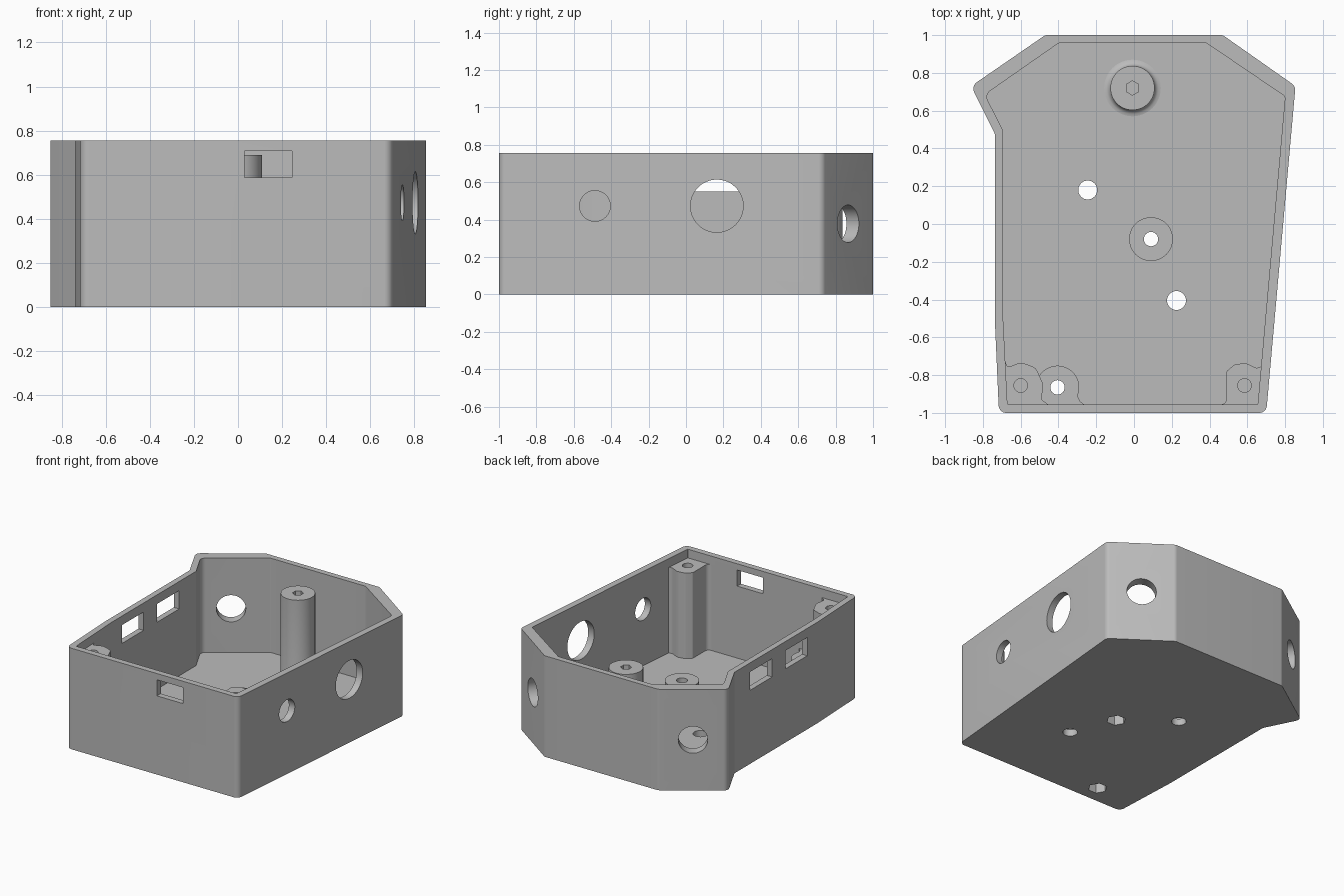
import bpy, bmesh, math
from mathutils import Vector

if "Cube" in bpy.data.objects:
    bpy.data.objects.remove(bpy.data.objects["Cube"], do_unlink=True)

HEIGHT, FLOOR, POST_TOP, BOSS_TOP = 0.755, 0.05, 0.69, 0.26

grey = bpy.data.materials.new("plain grey")
grey.use_nodes = True
grey.diffuse_color = (0.5, 0.5, 0.5, 1)
grey.node_tree.nodes["Principled BSDF"].inputs["Base Color"].default_value = (0.5, 0.5, 0.5, 1)


def make_object(name, bm):
    bmesh.ops.recalc_face_normals(bm, faces=bm.faces)
    mesh = bpy.data.meshes.new(name)
    bm.to_mesh(mesh)
    bm.free()
    mesh.materials.append(grey)
    obj = bpy.data.objects.new(name, mesh)
    bpy.context.collection.objects.link(obj)
    return obj


def rounded(corners, steps=6):
    """Replace each (x, y, radius) corner by an arc tangent to both sides."""
    out = []
    for i, (x, y, r) in enumerate(corners):
        p = Vector((x, y))
        if r == 0:
            out.append(p)
            continue
        a = (Vector(corners[i - 1][:2]) - p).normalized()
        b = (Vector(corners[(i + 1) % len(corners)][:2]) - p).normalized()
        half = a.angle(b) / 2
        centre = p + (a + b).normalized() * (r / math.sin(half))
        start = p + a * (r / math.tan(half)) - centre
        end = p + b * (r / math.tan(half)) - centre
        for k in range(steps + 1):
            t = k / steps
            out.append(centre + (start * (1 - t) + end * t).normalized() * r)
    return out


def prism(name, points, z0, z1):
    bm = bmesh.new()
    low = [bm.verts.new((p[0], p[1], z0)) for p in points]
    high = [bm.verts.new((p[0], p[1], z1)) for p in points]
    bm.faces.new(low)
    bm.faces.new(high)
    for i in range(len(points)):
        j = (i + 1) % len(points)
        bm.faces.new((low[i], low[j], high[j], high[i]))
    return make_object(name, bm)


def circle(x, y, r, n=40, start=0, sweep=2 * math.pi):
    return [(x + r * math.cos(start + sweep * k / n), y + r * math.sin(start + sweep * k / n))
            for k in range(n)]


def round_cutter(centre, direction, r):
    bm = bmesh.new()
    bmesh.ops.create_cone(bm, cap_ends=True, segments=48, radius1=r, radius2=r, depth=0.36)
    obj = make_object("hole_cutter", bm)
    obj.data.transform(Vector(direction).to_track_quat("Z", "Y").to_matrix().to_4x4())
    obj.location = centre
    return obj


def box_cutter(x, y, z):
    return prism("window_cutter", [(x[0], y[0]), (x[1], y[0]), (x[1], y[1]), (x[0], y[1])], *z)


def combine(target, tool, operation):
    mod = target.modifiers.new(operation, "BOOLEAN")
    mod.operation, mod.solver, mod.object = operation, "EXACT", tool
    tool.hide_render = True
    bpy.context.view_layer.update()
    bpy.context.view_layer.objects.active = target
    bpy.ops.object.modifier_apply(modifier=mod.name)
    bpy.data.objects.remove(tool, do_unlink=True)


# Open tray: outer outline minus inner cavity
outer = rounded([(-0.47, 1, .04), (0.47, 1, .04), (0.855, 0.73, .04), (0.70, -1, .04),
                 (-0.715, -1, .04), (-0.737, -0.5, .1), (-0.737, 0.48, .03), (-0.862, 0.73, .04)])
inner = rounded([(-0.40, 0.957, .01), (0.385, 0.957, .01), (0.80, 0.675, .02), (0.655, -0.955, .005),
                 (-0.67, -0.955, .005), (-0.693, -0.5, .1), (-0.693, 0.495, .03), (-0.79, 0.685, .04)])
case = prism("enclosure_tray", outer, 0, HEIGHT)
combine(case, prism("cavity", inner, FLOOR, 1), "DIFFERENCE")

# Corner screw posts blended into the front wall
right_post = rounded([(0.45, -0.975, 0), (0.45, -0.955, 0), (0.49, -0.955, .03), (0.49, -0.78, .01),
                      (0.53, -0.745, .03), (0.59, -0.735, .05), (0.65, -0.765, .03),
                      (0.68, -0.75, .015), (0.68, -0.715, 0), (0.70, -0.715, 0), (0.675, -0.975, 0)])
left_post = rounded([(-0.69, -0.975, 0), (-0.70, -0.72, 0), (-0.683, -0.72, 0), (-0.67, -0.76, .015),
                     (-0.60, -0.732, .06), (-0.52, -0.76, .05), (-0.48, -0.85, .05),
                     (-0.49, -0.93, .02), (-0.455, -0.955, 0), (-0.455, -0.975, 0)])
# Short boss against the front wall
front_boss = circle(-0.405, -0.865, 0.115, 30, -0.4, math.pi + 0.8)
front_boss += [(-0.50, -0.975), (-0.265, -0.975), (-0.265, -0.955), (-0.285, -0.94)]

for points, top in ((right_post, POST_TOP), (left_post, POST_TOP), (front_boss, BOSS_TOP),
                    (circle(0.09, -0.08, 0.116), BOSS_TOP)):
    combine(case, prism("post", points, 0.02, top), "UNION")

# Tall rear pillar with a flared foot
bm = bmesh.new()
profile = [(0.15, 0.02), (0.15, FLOOR + 0.002)]
profile += [(0.15 - 0.033 * math.sin(a), FLOOR + 0.035 - 0.033 * math.cos(a))
            for a in (0.4, 0.8, 1.2, math.pi / 2)] + [(0.117, POST_TOP)]
rings = [[bm.verts.new((p[0], p[1], z)) for p in circle(-0.008, 0.72, r, 48)] for r, z in profile]
for low, high in zip(rings, rings[1:]):
    for i in range(48):
        j = (i + 1) % 48
        bm.faces.new((low[i], low[j], high[j], high[i]))
bm.faces.new(rings[0])
bm.faces.new(rings[-1])
combine(case, make_object("rear_pillar", bm), "UNION")

# Vertical holes: blind screw holes, through holes, hexagonal nut pockets
holes = [(-0.60, -0.855, .036, 32, 0.3, 1), (0.585, -0.855, .036, 32, 0.3, 1),
         (-0.008, 0.72, .038, 6, 0.3, 1), (-0.245, 0.18, .05, 32, -1, 1),
         (0.225, -0.405, .05, 32, -1, 1), (0.09, -0.08, .038, 32, -1, 1),
         (-0.405, -0.865, .038, 32, -1, 1), (0.09, -0.08, .066, 6, -1, 0.12),
         (-0.405, -0.865, .066, 6, -1, 0.12)]
for x, y, r, sides, z0, z1 in holes:
    combine(case, prism("screw_hole", circle(x, y, r, sides, 0.5236 if sides == 6 and z0 > 0 else 0),
                        z0, z1), "DIFFERENCE")

# Round openings in the side wall and both rear diagonals
for centre, direction, r in (((0.75, -0.487, 0.473), (1, 0, 0), 0.082),
                             ((0.79, 0.165, 0.473), (1, 0, 0), 0.141),
                             ((0.655, 0.86, 0.378), (0.577, 0.817, 0), 0.1),
                             ((-0.66, 0.86, 0.378), (-0.577, 0.817, 0), 0.1)):
    combine(case, round_cutter(centre, direction, r), "DIFFERENCE")

# Rectangular windows in the front wall and opposite side wall
for x, y, z in (((0.03, 0.245), (-1.1, -0.9), (0.588, 0.708)),
                ((-0.8, -0.6), (0.035, 0.295), (0.55, 0.687)),
                ((-0.8, -0.6), (-0.38, -0.125), (0.55, 0.687))):
    combine(case, box_cutter(x, y, z), "DIFFERENCE")

# Smooth shading with crisp edges
bpy.ops.object.select_all(action="DESELECT")
case.select_set(True)
bpy.context.view_layer.objects.active = case
bpy.ops.object.shade_smooth_by_angle(angle=math.radians(30))
